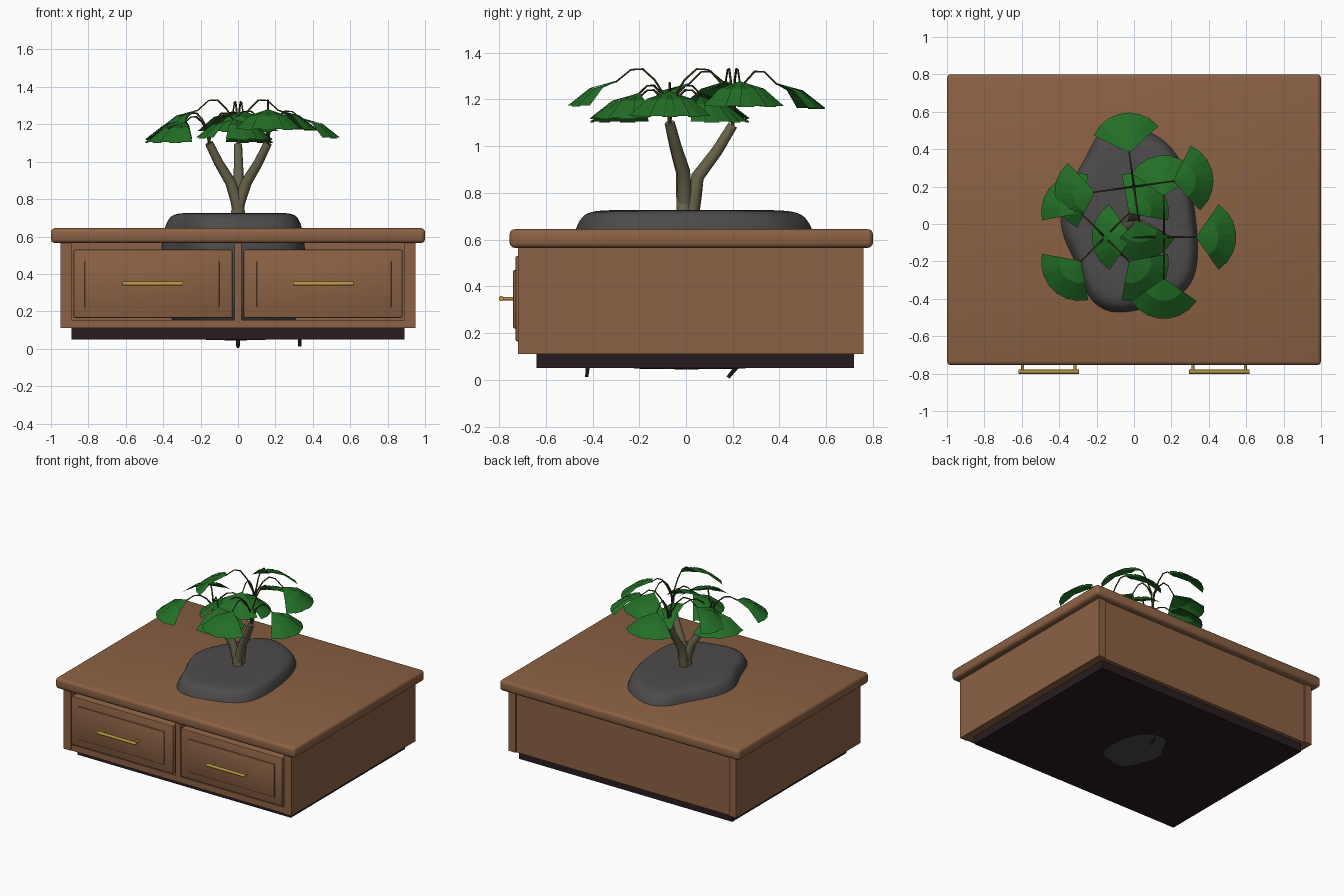
import bpy, bmesh
from math import radians, cos, sin, pi
from mathutils import Vector

cube = bpy.data.objects.get("Cube")
if cube:
    bpy.data.objects.remove(cube, do_unlink=True)


def material(name, color):
    mat = bpy.data.materials.new(name)
    mat.use_nodes = True
    mat.diffuse_color = (*color, 1)
    mat.node_tree.nodes["Principled BSDF"].inputs["Base Color"].default_value = (*color, 1)
    return mat


WOOD = material("warm_wood", (0.26, 0.12, 0.058))
BASE = material("dark_base", (0.022, 0.012, 0.014))
STONE = material("grey_stone", (0.075, 0.07, 0.07))
BRASS = material("brass", (0.48, 0.3, 0.05))
BARK = material("olive_bark", (0.14, 0.125, 0.068))
STEM = material("stem_green", (0.06, 0.058, 0.016))
LEAF = material("leaf_green", (0.017, 0.16, 0.02))


def finish(obj, mat, smooth=None):
    obj.data.materials.append(mat)
    if smooth:
        bpy.ops.object.select_all(action="DESELECT")
        obj.select_set(True)
        bpy.context.view_layer.objects.active = obj
        bpy.ops.object.shade_smooth_by_angle(angle=radians(smooth))
    return obj


def from_bmesh(name, bm, mat, smooth=None):
    mesh = bpy.data.meshes.new(name)
    bm.to_mesh(mesh)
    bm.free()
    obj = bpy.data.objects.new(name, mesh)
    bpy.context.collection.objects.link(obj)
    return finish(obj, mat, smooth)


def box(name, x, y, z, mat, bevel=0, segments=2):
    """Box from (low, high) ranges, with optional rounded edges."""
    bm = bmesh.new()
    bmesh.ops.create_cube(bm, size=1)
    for v in bm.verts:
        v.co = [lo + (hi - lo) * (c + 0.5) for c, (lo, hi) in zip(v.co, (x, y, z))]
    if bevel:
        bmesh.ops.bevel(bm, geom=bm.edges[:], offset=bevel, segments=segments,
                        profile=0.5, affect="EDGES")
    return from_bmesh(name, bm, mat, 35 if bevel else None)


def tube(name, points, radii, mat, sides=8):
    """Tapered tube along a polyline of points."""
    bm = bmesh.new()
    pts = [Vector(p) for p in points]
    rings = []
    for i, p in enumerate(pts):
        along = pts[min(i + 1, len(pts) - 1)] - pts[max(i - 1, 0)]
        turn = along.to_track_quat("Z", "Y")
        angles = [2 * pi * k / sides for k in range(sides)]
        rings.append([bm.verts.new(p + turn @ (Vector((cos(a), sin(a), 0)) * radii[i]))
                      for a in angles])
    for low, high in zip(rings, rings[1:]):
        for k in range(sides):
            n = (k + 1) % sides
            bm.faces.new((low[k], low[n], high[n], high[k]))
    bm.faces.new(rings[0][::-1])
    bm.faces.new(rings[-1])
    return from_bmesh(name, bm, mat, 50)


# Cabinet: hollow case with an open front
box("table_top", (-1, 1), (-0.755, 0.8), (0.565, 0.645), WOOD, 0.022, 3)
for side, s in (("left", 1), ("right", -1)):
    box(f"{side}_side", sorted((s * 0.89, s * 0.95)), (-0.72, 0.76), (0.11, 0.57), WOOD)
box("back_panel", (-0.89, 0.89), (0.7, 0.75), (0.11, 0.57), WOOD)
box("bottom_panel", (-0.89, 0.89), (-0.715, 0.7), (0.11, 0.155), WOOD)
box("center_divider", (-0.02, 0.02), (-0.715, 0.7), (0.155, 0.57), WOOD)
box("plinth", (-0.89, 0.89), (-0.64, 0.72), (0.05, 0.11), BASE)

# Drawers with raised panels and bar handles
for side, s in (("left", 1), ("right", -1)):
    def span(near, far):
        return sorted((s * near, s * far))
    box(f"{side}_drawer", span(0.03, 0.88), (-0.73, 0.1), (0.165, 0.53), WOOD, 0.008)
    box(f"{side}_drawer_panel", span(0.1, 0.82), (-0.74, -0.72), (0.22, 0.47), WOOD, 0.006)
    mid = 0.455 * s
    tube(f"{side}_handle_bar", [(mid - 0.162, -0.79, 0.348), (mid + 0.162, -0.79, 0.348)],
         [0.011] * 2, BRASS, 12)
    for post in (-0.14, 0.14):
        tube(f"{side}_handle_post", [(mid + post, -0.735, 0.348), (mid + post, -0.79, 0.348)],
             [0.008] * 2, BRASS, 10)

# Stone set through the table
outline = [(-0.1, -0.48), (-0.22, -0.43), (-0.28, -0.3), (-0.31, -0.19), (-0.37, -0.09),
           (-0.4, 0.05), (-0.35, 0.2), (-0.25, 0.35), (-0.19, 0.5), (-0.06, 0.55),
           (0.06, 0.5), (0.21, 0.42), (0.3, 0.22), (0.33, 0.02), (0.345, -0.18),
           (0.31, -0.33), (0.2, -0.41), (0.05, -0.45)]
levels = [(0.045, 0.35), (0.05, 0.6), (0.15, 1.03), (0.53, 1.08), (0.64, 1.02),
          (0.70, 0.96), (0.727, 0.86), (0.727, 0.5)]
bm = bmesh.new()
rings = [[bm.verts.new((x * f, y * f, z)) for x, y in outline] for z, f in levels]
count = len(outline)
for low, high in zip(rings, rings[1:]):
    for k in range(count):
        n = (k + 1) % count
        bm.faces.new((low[k], low[n], high[n], high[k]))
bm.faces.new(rings[0])
bm.faces.new(rings[-1])
bmesh.ops.recalc_face_normals(bm, faces=bm.faces[:])
stone = from_bmesh("stone", bm, STONE, 60)
stone.modifiers.new("soften", "SUBSURF").levels = 2
stone.modifiers["soften"].render_levels = 2

# Root ends under the base
tube("center_root", [(0, 0.22, 0.06), (0, 0.18, 0.01)], [0.012, 0.009], BASE, 6)
tube("side_root", [(0.33, -0.42, 0.06), (0.33, -0.425, 0.012)], [0.01, 0.008], BASE, 6)


def leaf(name, hub, heading):
    """Drooping fan of seven blunt leaflets."""
    bm = bmesh.new()
    for i in range(-3, 4):
        a = heading + radians(16 * i)
        out, across = Vector((cos(a), sin(a), 0)), Vector((-sin(a), cos(a), 0))
        lift = 0.004 * (i % 2)
        previous = None
        for dist, half, drop in ((0, 0.008, 0), (0.11, 0.022, 0.03), (0.205, 0.034, 0.105)):
            center = hub + out * dist + Vector((0, 0, lift - drop))
            row = [bm.verts.new(center + across * half * e) for e in (-1, 1)]
            if previous:
                bm.faces.new((previous[0], row[0], row[1], previous[1]))
            previous = row
    return from_bmesh(name, bm, LEAF)


# Three trunks, each carrying four arched stems with leaves
# (tip, lower knee, first heading, reach and arch height of alternate stems)
trunks = {
    "right_trunk": ((-0.155, -0.07, 1.1), (-0.04, -0.015, 0.89), 45, (0.19, 1.24), (0.19, 1.26)),
    "back_trunk": ((0, 0.2, 1.09), (0.005, 0.05, 0.87), 8, (0.22, 1.33), (0.19, 1.32)),
    "left_trunk": ((0.16, -0.07, 1.1), (0.045, -0.01, 0.89), 0, (0.18, 1.27), (0.23, 1.33)),
}
for name, (tip, knee, first, even, odd) in trunks.items():
    tip, knee = Vector(tip), Vector(knee)
    root = Vector((-knee.x * 0.3, knee.y * 0.4, 0.69))
    middle = knee.lerp(tip, 0.5) + Vector((tip.x * 0.04, tip.y * 0.04, 0))
    low = root.lerp(knee, 0.5) - Vector((knee.x * 0.15, 0, 0))
    tube(name, [root, low, knee, middle, tip], [0.034, 0.032, 0.029, 0.025, 0.022], BARK, 10)
    for k in range(4):
        reach, top = (even, odd)[k % 2]
        heading = radians(first + 90 * k)
        out = Vector((cos(heading), sin(heading), 0))
        rise = top - tip.z

        def at(along, height):
            return tip + out * reach * along + Vector((0, 0, rise * height))
        hub = at(1, 0.76)
        path = [at(0, -0.05), at(0.06, 0.45), at(0.28, 0.8), at(0.5, 1), at(0.72, 0.99), hub]
        tube(f"{name}_stem_{k + 1}", path, [0.007, 0.006, 0.005, 0.005, 0.004, 0.004], STEM, 6)
        leaf(f"{name}_leaf_{k + 1}", hub, heading)
